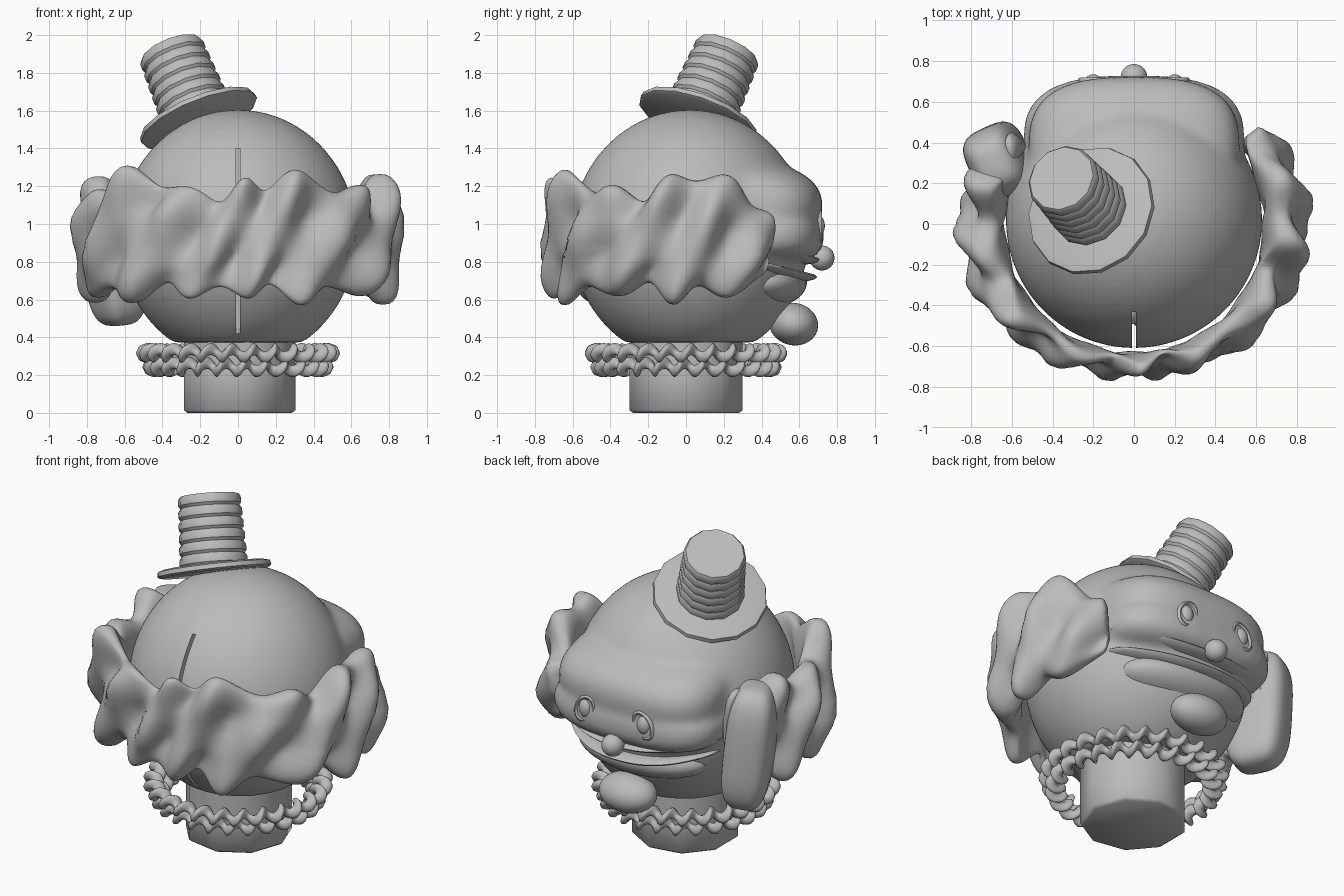
import bpy, bmesh
from math import sin, cos, pi, radians, copysign
from mathutils import Vector, Matrix

if "Cube" in bpy.data.objects:
    bpy.data.objects.remove(bpy.data.objects["Cube"])

GREY = (0.5, 0.5, 0.5, 1)
plaster = bpy.data.materials.new("plain grey")
plaster.use_nodes = True
plaster.diffuse_color = GREY
plaster.node_tree.nodes["Principled BSDF"].inputs["Base Color"].default_value = GREY


def finish(ob, angle=50):
    ob.data.materials.append(plaster)
    bpy.ops.object.select_all(action="DESELECT")
    ob.select_set(True)
    bpy.context.view_layer.objects.active = ob
    bpy.ops.object.shade_smooth_by_angle(angle=radians(angle))
    return ob


def sweep(name, point, rows, sides, loop=False, angle=50):
    """Skin closed sections point(t, a); t runs 0..1 and a runs round the section."""
    bm = bmesh.new()
    steps = rows if loop else rows - 1
    rings = [[bm.verts.new(point(i / steps, 2 * pi * j / sides)) for j in range(sides)]
             for i in range(rows)]
    for i in range(steps):
        a, b = rings[i], rings[(i + 1) % rows]
        for j in range(sides):
            k = (j + 1) % sides
            bm.faces.new((a[j], a[k], b[k], b[j]))
    if not loop:
        bm.faces.new(rings[0])
        bm.faces.new(rings[-1])
    bmesh.ops.remove_doubles(bm, verts=bm.verts, dist=0.0005)
    bmesh.ops.recalc_face_normals(bm, faces=bm.faces)
    mesh = bpy.data.meshes.new(name)
    bm.to_mesh(mesh)
    bm.free()
    ob = bpy.data.objects.new(name, mesh)
    bpy.context.collection.objects.link(ob)
    return finish(ob, angle)


def power(v, e):
    return copysign(abs(v) ** e, v)


def blob(name, centre, radii, box=1.0, rows=24, sides=36, turn=(0, 0, 0)):
    """Ellipsoid; box below 1 squares it off."""
    def point(t, a):
        p = pi * (t - 0.5)
        ring = power(max(cos(p), 0), box)
        return (radii[0] * ring * power(cos(a), box),
                radii[1] * ring * power(sin(a), box),
                radii[2] * power(sin(p), box))
    ob = sweep(name, point, rows, sides)
    ob.location = centre
    ob.rotation_euler = [radians(d) for d in turn]
    return ob


def lathe(name, profile, sides, angle=40):
    n = len(profile) - 1
    def point(t, a):
        r, z = profile[round(t * n)]
        return (r * cos(a), r * sin(a), z)
    return sweep(name, point, n + 1, sides, angle=angle)


# Head: a ball cut flat below, with brow and muzzle melted into it
arc = [radians(-57 + 147 * i / 36) for i in range(37)]
head = lathe("head", [(0.63 * cos(p), 0.935 + 0.67 * sin(p)) for p in arc], 64)
head.location.y = 0.02
brow = blob("brow", (0, 0.37, 1.09), (0.52, 0.35, 0.25), box=0.72, turn=(-14, 0, 0))
muzzle = blob("muzzle", (0, 0.4, 0.94), (0.545, 0.33, 0.16), box=0.72)
bpy.ops.object.select_all(action="DESELECT")
for part in (brow, muzzle, head):
    part.select_set(True)
bpy.context.view_layer.objects.active = head
bpy.ops.object.join()
melt = head.modifiers.new("melt", "REMESH")
melt.mode = "VOXEL"
melt.voxel_size = 0.022
melt.use_smooth_shade = True
soften = head.modifiers.new("soften", "SMOOTH")
soften.factor = 0.5
soften.iterations = 10

# Narrow slot down the back
bpy.ops.mesh.primitive_cube_add(size=1, location=(0, -0.59, 0.91))
cutter = bpy.context.object
cutter.name = "slot_cutter"
cutter.scale = (0.02, 0.42, 0.98)
cutter.hide_render = True
cutter.hide_set(True)
slot = head.modifiers.new("slot", "BOOLEAN")
slot.object = cutter
slot.operation = "DIFFERENCE"

# Neck
lathe("neck", [(0.285, 0), (0.305, 0.015), (0.305, 0.2), (0.305, 0.38)], 9, angle=55)


# Ruffled collar: two rippling rings
def ruffle(name, radius, height, phase):
    def point(t, a):
        th = 2 * pi * t
        w = 26 * th + phase
        r = radius + 0.026 * cos(w) + 0.036 * cos(a)
        return (r * cos(th), r * sin(th), height + 0.022 * sin(w) + 0.032 * sin(a))
    sweep(name, point, 312, 8, loop=True, angle=80)


ruffle("collar_upper", 0.478, 0.316, 0)
ruffle("collar_lower", 0.445, 0.243, 2)


# Wavy hair wrapped round the sides and back
def hair_point(t, a):
    th = radians(-217 + 255 * t)
    side = cos(th) ** 2
    end = max(0, 1 - abs(2 * t - 1) ** 14) ** 0.5
    up = power(sin(a), 0.75)
    out = power(cos(a), 0.75)
    wave = sin(13.5 * th - 3 * up + 0.7 * sin(4 * th))
    wave *= 0.8 + 0.35 * sin(4 * up + 6 * th)
    slow = sin(5 * th + 1)
    tall = (0.285 + 0.05 * wave + 0.03 * slow) * (0.45 + 0.55 * end)
    inner = 0.635 + 0.01 * wave
    outer = 0.722 + 0.112 * side + 0.052 * wave
    r = (inner + outer) / 2 + out * (outer - inner) / 2 * (0.4 + 0.6 * end)
    return (r * cos(th), r * sin(th), 0.92 + 0.02 * slow + up * tall)


sweep("hair", hair_point, 220, 36, angle=80)
blob("right_hair_tuft", (-0.66, 0.31, 0.84), (0.14, 0.18, 0.38), box=0.6, turn=(0, -6, 25))

# Top hat, tilted and ribbed
crown = [(0.185, 0)]
for i in range(6):
    z, r = 0.012 + 0.068 * i, 0.194 - 0.003 * i
    crown += [(r - 0.012, z), (r, z + 0.016), (r, z + 0.05), (r - 0.012, z + 0.068)]
brim = [(0.31, -0.02), (0.33, -0.01), (0.325, 0.015), (0.29, 0.025)]
for name, profile, sides, lean in (("hat_brim", brim, 14, (-0.36, 0.32, 0.88)),
                                   ("hat_crown", crown, 12, (-0.35, 0.38, 0.86))):
    hat = lathe(name, profile, sides, 35)
    tilt = Vector((0, 0, 1)).rotation_difference(Vector(lean)).to_matrix().to_4x4()
    hat.matrix_world = Matrix.Translation((-0.21, 0.065, 1.56)) @ tilt

# Nose, jaw and chin
blob("nose", (0, 0.72, 0.82), (0.066, 0.066, 0.066), rows=16, sides=24)
blob("jaw", (0, 0.4, 0.69), (0.43, 0.24, 0.14))
blob("chin", (0, 0.57, 0.47), (0.18, 0.13, 0.112), turn=(-12, 0, 0))


# Smiling lips that taper to the corners
def lip(name, middle, corner, depth, thick):
    def point(t, a):
        s = 2 * t - 1
        taper = 0.15 + 0.85 * max(0, 1 - s * s) ** 0.5
        bend = abs(s) ** 2.4
        y = middle[0] + (corner[1] - middle[0]) * bend
        z = middle[1] + (corner[2] - middle[1]) * bend
        return (corner[0] * s, y + depth * taper * cos(a), z + thick * taper * sin(a))
    return sweep(name, point, 40, 14, angle=70)


lip("upper_lip", (0.57, 0.81), (0.54, 0.4, 0.89), 0.14, 0.028)
lip("lower_lip", (0.55, 0.72), (0.5, 0.38, 0.79), 0.145, 0.03)

for side, s in (("left", 1), ("right", -1)):
    # Almond eye rim around a bulging eyeball
    def rim(t, a, s=s):
        th = 2 * pi * t
        r = 1 + 0.2 * cos(a)
        x, z = 0.06 * r * cos(th), 0.075 * r * sin(th)
        return (s * (0.2 + x - 0.25 * z), 0.702 + 0.018 * sin(a), 0.99 + z)
    sweep(side + "_eye_rim", rim, 24, 8, loop=True)
    blob(side + "_eye", (s * 0.2, 0.695, 0.99), (0.045, 0.04, 0.06), rows=14, sides=20)
